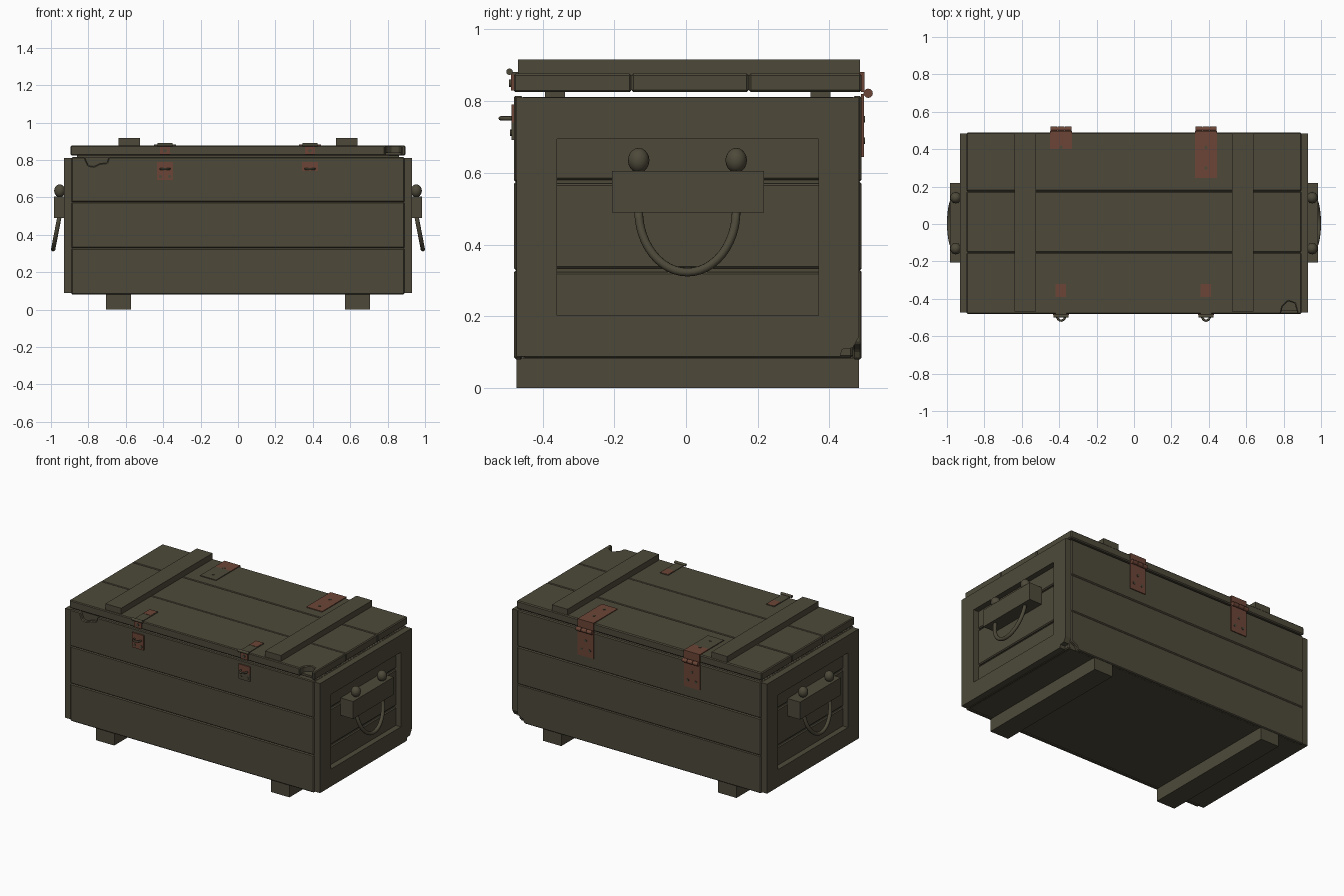
import bpy, bmesh
from math import sin, cos, pi
from mathutils import Matrix, Vector

if "Cube" in bpy.data.objects:
    bpy.data.objects.remove(bpy.data.objects["Cube"])


def material(name, rgb):
    mat = bpy.data.materials.new(name)
    mat.use_nodes = True
    mat.diffuse_color = (*rgb, 1)
    mat.node_tree.nodes["Principled BSDF"].inputs["Base Color"].default_value = (*rgb, 1)
    return mat


OLIVE = material("olive paint", (0.075, 0.067, 0.042))
RUST = material("rusty metal", (0.150, 0.060, 0.038))


def finish(name, bm, mat, bevel=0, smooth=False):
    mesh = bpy.data.meshes.new(name)
    bmesh.ops.recalc_face_normals(bm, faces=bm.faces)
    for face in bm.faces:
        face.smooth = smooth
    bm.to_mesh(mesh)
    bm.free()
    mesh.materials.append(mat)
    obj = bpy.data.objects.new(name, mesh)
    bpy.context.collection.objects.link(obj)
    if bevel:
        mod = obj.modifiers.new("chamfer", 'BEVEL')
        mod.width, mod.segments = bevel, 1
    return obj


def box(name, x, y, z, mat=OLIVE, bevel=0):
    """Box from (low, high) pairs on each axis."""
    bm = bmesh.new()
    bmesh.ops.create_cube(bm, size=1)
    for v in bm.verts:
        v.co = [r[0] if c < 0 else r[1] for c, r in zip(v.co, (x, y, z))]
    return finish(name, bm, mat, bevel)


def prism(name, points, axis, low, high, mat=OLIVE, bevel=0):
    """Extrude a flat outline along one axis."""
    bm = bmesh.new()
    verts = []
    for p in points:
        co = list(p)
        co.insert(axis, low)
        verts.append(bm.verts.new(co))
    face = bm.faces.new(verts)
    out = bmesh.ops.extrude_face_region(bm, geom=[face])
    move = Vector((0, 0, 0))
    move[axis] = high - low
    bmesh.ops.translate(bm, vec=move, verts=[g for g in out["geom"] if isinstance(g, bmesh.types.BMVert)])
    return finish(name, bm, mat, bevel)


def rod(name, center, radius, length, axis, mat, sides=12):
    bm = bmesh.new()
    turn = {'X': Matrix.Rotation(pi / 2, 4, 'Y'), 'Y': Matrix.Rotation(pi / 2, 4, 'X'), 'Z': Matrix()}[axis]
    bmesh.ops.create_cone(bm, cap_ends=True, segments=sides, radius1=radius, radius2=radius,
                          depth=length, matrix=Matrix.Translation(center) @ turn)
    return finish(name, bm, mat)


def tube(name, points, radius, mat, sides=10):
    """Round bar swept along a path."""
    bm = bmesh.new()
    pts = [Vector(p) for p in points]
    normal = (pts[1] - pts[0]).cross(pts[-1] - pts[0]).normalized()
    rings = []
    for i, p in enumerate(pts):
        along = (pts[min(i + 1, len(pts) - 1)] - pts[max(i - 1, 0)]).normalized()
        side = along.cross(normal)
        rings.append([bm.verts.new(p + radius * (cos(a) * side + sin(a) * normal))
                      for a in (2 * pi * k / sides for k in range(sides))])
    for a, b in zip(rings, rings[1:]):
        for k in range(sides):
            n = (k + 1) % sides
            bm.faces.new((a[k], a[n], b[n], b[k]))
    bm.faces.new(rings[0])
    bm.faces.new(rings[-1])
    return finish(name, bm, mat, smooth=True)


FRONT, BACK = -0.48, 0.49
LEVELS = [(0.08, 0.328), (0.328, 0.575), (0.575, 0.815)]

# Body core and wall planks, two of them chipped
box("body_core", (-0.88, 0.88), (-0.455, 0.465), (0.083, 0.812))
for i, (lo, hi) in enumerate(LEVELS):
    if i == 2:
        prism("front_plank_chipped", [(-0.89, lo), (0.89, lo), (0.89, hi), (-0.69, hi), (-0.70, 0.785),
              (-0.74, 0.78), (-0.77, 0.765), (-0.80, 0.77), (-0.82, hi), (-0.89, hi)], 1, FRONT, -0.455, bevel=0.005)
    else:
        box("front_plank", (-0.89, 0.89), (FRONT, -0.455), (lo, hi), bevel=0.006)
    if i == 0:
        prism("back_plank_chipped", [(-0.89, lo), (0.84, lo), (0.85, 0.105), (0.89, 0.125), (0.89, hi),
              (-0.89, hi)], 1, 0.465, BACK, bevel=0.005)
    else:
        box("back_plank", (-0.89, 0.89), (0.465, BACK), (lo, hi), bevel=0.006)

# Crate ends: recessed planks, frame, handle block, knobs and rope loop
for s, side in ((1, "left"), (-1, "right")):
    def span(a, b):
        return tuple(sorted((s * a, s * b)))

    for lo, hi in LEVELS:
        box(side + "_end_plank", span(0.86, 0.893), (-0.455, 0.465), (lo + 0.005, hi - 0.004), bevel=0.006)
    frame = span(0.885, 0.93)
    box(side + "_frame_front_post", frame, (-0.473, -0.36), (0.088, 0.81))
    if s > 0:
        prism(side + "_frame_back_post", [(0.37, 0.088), (0.43, 0.088), (0.435, 0.108), (0.465, 0.112),
              (0.483, 0.145), (0.483, 0.81), (0.37, 0.81)], 0, *frame)
    else:
        box(side + "_frame_back_post", frame, (0.37, 0.483), (0.088, 0.81))
    for lo, hi in ((0.088, 0.203), (0.695, 0.81)):
        box(side + "_frame_rail", frame, (-0.36, 0.37), (lo, hi))
    box(side + "_handle_block", span(0.89, 0.985), (-0.207, 0.218), (0.49, 0.605))
    for y in (-0.132, 0.14):
        bm = bmesh.new()
        bmesh.ops.create_uvsphere(bm, u_segments=16, v_segments=10, radius=0.03,
                                  matrix=Matrix.Translation((s * 0.953, y, 0.635)) @ Matrix.Diagonal((1, 1, 1.15, 1)))
        finish(side + "_rope_knot", bm, OLIVE, smooth=True)
    loop = [(s * (0.955 + 0.033 * sin(a)), 0.004 - 0.136 * cos(a), 0.495 - 0.172 * sin(a))
            for a in (pi * k / 24 for k in range(25))]
    tube(side + "_rope_loop", loop, 0.012, OLIVE)

# Feet, lid battens and the strips the lid rests on
for s in (1, -1):
    box("foot", tuple(sorted((s * 0.572, s * 0.707))), (-0.473, 0.483), (0, 0.084))
    box("lid_batten", tuple(sorted((s * 0.525, s * 0.64))), (-0.468, 0.485), (0.87, 0.916))
for y in (-0.365, 0.375):
    box("lid_rest_strip", (-0.86, 0.86), (y - 0.028, y + 0.028), (0.81, 0.83))

# Lid planks, the front one chipped
LID = (0.825, 0.877)
prism("lid_front_plank", [(-0.895, FRONT), (0.785, FRONT), (0.795, -0.44), (0.825, -0.412), (0.86, -0.425),
      (0.875, FRONT), (0.895, FRONT), (0.895, -0.153), (-0.895, -0.153)], 2, *LID, bevel=0.005)
box("lid_middle_plank", (-0.895, 0.895), (-0.153, 0.175), LID, bevel=0.006)
box("lid_back_plank", (-0.895, 0.895), (0.175, BACK), LID, bevel=0.006)
box("lid_chip_floor", (0.77, 0.885), (-0.465, -0.40), (0.827, 0.84))

# Rear hinges; the right one keeps old paint on its top leaf
for x, paint in ((0.385, RUST), (-0.39, OLIVE)):
    wide = (x - 0.058, x + 0.058)
    box("hinge_top_leaf", wide, (0.245, 0.40), (0.874, 0.882), paint)
    box("hinge_top_bend", wide, (0.40, 0.498), (0.874, 0.882), RUST)
    box("hinge_lid_leaf", wide, (0.488, 0.498), (0.825, 0.88), RUST)
    box("hinge_back_leaf", wide, (0.488, 0.496), (0.645, 0.82), RUST)
    for k in (-1, 0, 1):
        rod("hinge_knuckle", (x + k * 0.039, 0.508, 0.822), 0.013, 0.036, 'X', RUST)
    rod("hinge_pin", (x, 0.508, 0.822), 0.008, 0.114, 'X', RUST)
    for y in (0.30, 0.41):
        rod("hinge_top_screw", (x, y, 0.882), 0.009, 0.005, 'Z', OLIVE)
    for dx, z in ((-0.03, 0.69), (0.03, 0.69), (0, 0.75)):
        rod("hinge_back_screw", (x + dx, 0.496, z), 0.009, 0.006, 'Y', OLIVE)

# Front latches: lid plate, hasp, staple plate and staple
for x, paint in ((-0.39, RUST), (0.385, OLIVE)):
    box("latch_lid_plate", (x - 0.03, x + 0.03), (-0.485, -0.32), (0.874, 0.881), OLIVE)
    box("latch_rust_patch", (x - 0.029, x + 0.027), (-0.39, -0.321), (0.876, 0.8825), RUST)
    rod("latch_barrel", (x, -0.492, 0.882), 0.009, 0.08, 'X', OLIVE)
    box("latch_hasp", (x - 0.026, x + 0.026), (-0.488, -0.478), (0.83, 0.88), RUST)
    rod("latch_hasp_rivet", (x, -0.489, 0.85), 0.01, 0.008, 'Y', OLIVE)
    box("staple_plate_top", (x - 0.042, x + 0.042), (-0.487, -0.479), (0.74, 0.79), RUST)
    box("staple_plate_bottom", (x - 0.042, x + 0.042), (-0.487, -0.479), (0.692, 0.74), paint)
    staple = [(x - 0.024 * cos(a), -0.484 - 0.033 * sin(a), 0.752) for a in (pi * k / 8 for k in range(9))]
    tube("staple", staple, 0.006, OLIVE, 8)
    for dx in (-0.025, 0.025):
        rod("staple_screw", (x + dx, -0.487, 0.712), 0.009, 0.007, 'Y', OLIVE)
